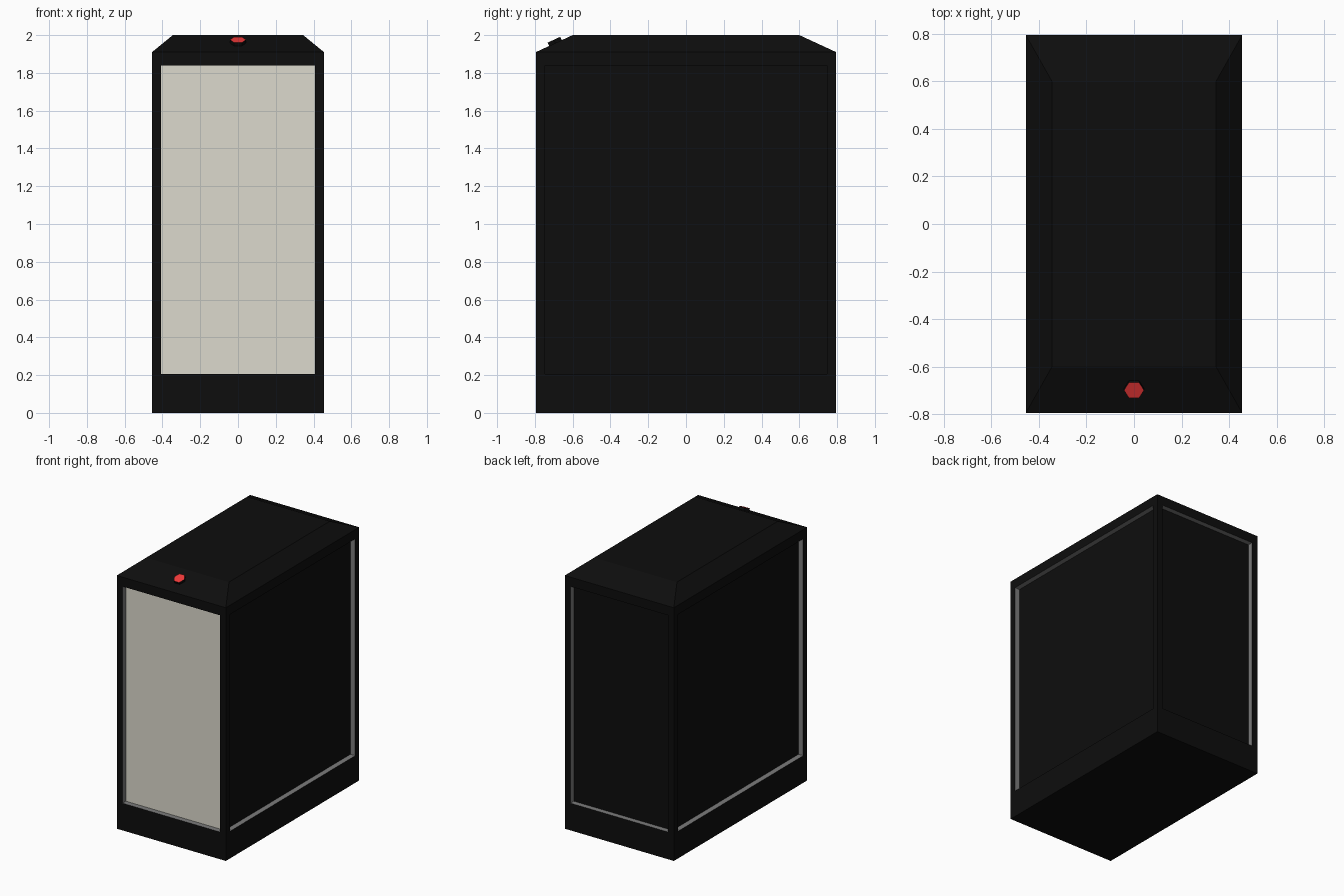
import bpy, bmesh, math
from mathutils import Matrix, Vector

if "Cube" in bpy.data.objects:
    bpy.data.objects.remove(bpy.data.objects["Cube"])


def material(name, rgb):
    m = bpy.data.materials.new(name)
    m.diffuse_color = (*rgb, 1)
    m.use_nodes = True
    m.node_tree.nodes["Principled BSDF"].inputs["Base Color"].default_value = m.diffuse_color
    return m


BLACK = material("black_shell", (0.004, 0.004, 0.004))
GREY = material("grey_trim", (0.2, 0.2, 0.2))
CREAM = material("cream_panel", (0.72, 0.70, 0.61))
RED = material("red_button", (0.85, 0.04, 0.04))

HX, HY = 0.455, 0.795      # half width and depth
SHOULDER, TOP = 1.91, 2.0  # start and end of the sloped roof
RECESS = 0.04


def finish(bm, name, mats):
    bmesh.ops.recalc_face_normals(bm, faces=bm.faces[:])
    me = bpy.data.meshes.new(name)
    bm.to_mesh(me)
    bm.free()
    for m in mats:
        me.materials.append(m)
    ob = bpy.data.objects.new(name, me)
    bpy.context.collection.objects.link(ob)
    return ob


# Cabinet body with sloped top and four recessed panels
bm = bmesh.new()
bmesh.ops.create_cube(bm, size=1, matrix=Matrix.Translation((0, 0, SHOULDER / 2))
                      @ Matrix.Diagonal((2 * HX, 2 * HY, SHOULDER, 1)))
bm.normal_update()
sides = [f for f in bm.faces if abs(f.normal.z) < 0.5]
lid = next(f for f in bm.faces if f.normal.z > 0.5)

# Roof
roof = bmesh.ops.inset_individual(bm, faces=[lid], thickness=0.1)
for v in lid.verts:
    v.co = (math.copysign(0.345, v.co.x), math.copysign(0.6, v.co.y), TOP)

# Panels: inset, set the margins, then push inward with grey reveals
bmesh.ops.inset_individual(bm, faces=sides, thickness=0.067)
for f in sides:
    for v in f.verts:
        v.co.z = 1.84 if v.co.z > 1 else 0.205
for f in sides:
    n = f.normal.copy()
    before = set(bm.faces)
    panel = bmesh.ops.extrude_discrete_faces(bm, faces=[f])["faces"][0]
    bmesh.ops.translate(bm, verts=panel.verts[:], vec=-n * RECESS)
    for g in bm.faces:
        if g not in before and g is not panel:
            g.material_index = 1
    panel.material_index = 2 if n.y < -0.5 else 0
bmesh.ops.remove_doubles(bm, verts=bm.verts[:], dist=1e-5)
finish(bm, "cabinet", [BLACK, GREY, CREAM])

# Hexagonal button on the front slope: black rim, red cap
slope = math.atan2(TOP - SHOULDER, HY - 0.6)
bm = bmesh.new()
bmesh.ops.create_cone(bm, cap_ends=True, segments=6, radius1=0.042, radius2=0.042, depth=0.03,
                      matrix=Matrix.Rotation(math.radians(30), 4, 'Z'))
bm.normal_update()
# keep corners pointing along x
if max(v.co.x for v in bm.verts) < 0.04:
    bmesh.ops.rotate(bm, verts=bm.verts[:], matrix=Matrix.Rotation(math.radians(30), 3, 'Z'))
for f in bm.faces:
    f.material_index = 1 if f.normal.z > 0.5 else 0
button = finish(bm, "button", [BLACK, RED])
button.matrix_world = Matrix.Translation((0, -0.693, 1.962)) @ Matrix.Rotation(slope, 4, 'X')
